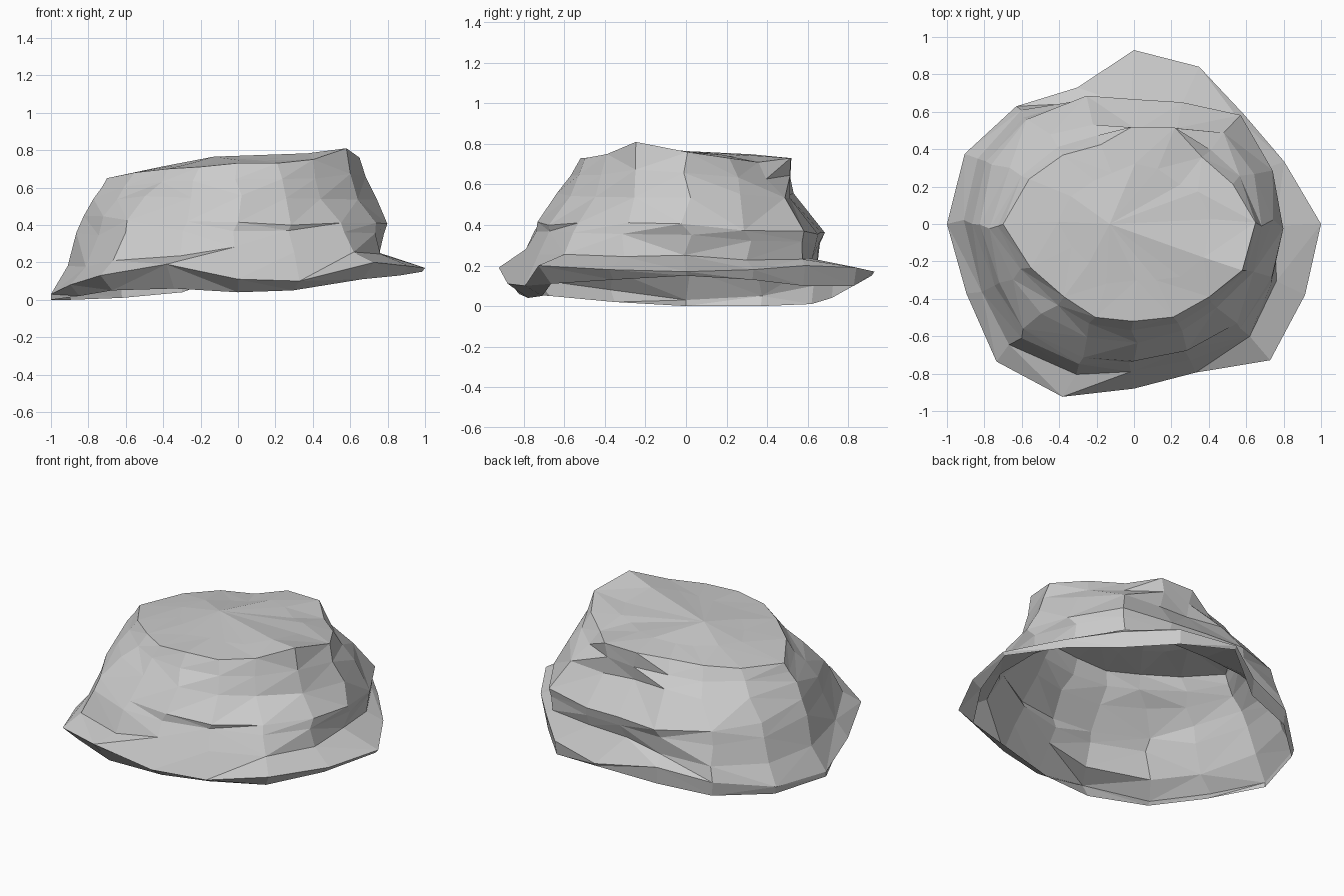
import bpy, bmesh, math, random

if "Cube" in bpy.data.objects:
    bpy.data.objects.remove(bpy.data.objects["Cube"])

random.seed(7)
N = 16  # spokes, starting at +x and running counter-clockwise

# Radii per spoke: skirt, waist, belly, shoulder and crown
skirt = [1.0, .87, .83, .91, .93, .79, .89, .98, 1.0, .97, 1.04, 1.0, .88, .86, 1.03, .99]
waist = [.76, .77, .79, .67, .63, .70, .86, .91, .91, .89, .93, .86, .79, .79, .86, .82]
belly = [.80, .79, .82, .70, .67, .73, .80, .82, .83, .79, .81, .77, .73, .73, .76, .79]
shoulder = [.75, .69, .68, .56, .50, .57, .66, .73, .78, .71, .69, .66, .63, .63, .63, .69]
crown = [.65, .57, .51, .56, .52, .46, .53, .61, .70, .60, .54, .54, .52, .54, .56, .63]

# Heights of the wavy edges
rim_z = [.15, .13, .10, .10, .15, .04, .01, .0, .0, .02, .05, .06, .04, .05, .11, .13]
skirt_z = [.17, .18, .20, .19, .17, .15, .10, .05, .03, .08, .13, .19, .11, .10, .20, .18]
crown_z = [.76, .73, .71, .73, .73, .70, .69, .67, .65, .68, .70, .71, .73, .73, .75, .81]


def ring(bm, radii, heights, jr=0.0, jz=0.0, ja=0.0):
    """One ring of points with a little seeded roughness."""
    out = []
    for i in range(N):
        a = 2 * math.pi * i / N + random.uniform(-ja, ja)
        r = radii[i] + random.uniform(-jr, jr)
        z = heights[i] + random.uniform(-jz, jz)
        out.append(bm.verts.new((r * math.cos(a), r * math.sin(a), z)))
    return out


def bridge(bm, a, b):
    """Skin two rings with triangles of mixed direction."""
    for i in range(N):
        j = (i + 1) % N
        p, q, r, s = a[i], a[j], b[j], b[i]
        if random.random() < 0.5:
            bm.faces.new((p, q, r))
            bm.faces.new((p, r, s))
        else:
            bm.faces.new((p, q, s))
            bm.faces.new((q, r, s))


def mix(a, b, t):
    return [x + (y - x) * t for x, y in zip(a, b)]


def facing(degrees):
    """Weight per spoke, 1 toward the given direction and 0 behind it."""
    d = math.radians(degrees)
    return [max(0, math.cos(2 * math.pi * i / N - d)) for i in range(N)]


bm = bmesh.new()
right, back, left, front = (facing(d) for d in (0, 90, 180, 270))

# Open lower rim, tucked under at the front
rim = [s * (.985 - .10 * f) for s, f in zip(skirt, front)]
rim[8] = 1.0
rings = [ring(bm, rim, rim_z), ring(bm, skirt, skirt_z)]

# Walls with weathered ledges, the deepest cuts at the front
waist_z = [.27 - .04 * b - .09 * l - .02 * r for b, l, r in zip(back, left, right)]
belly_z = [.42 - .07 * b + .02 * l - .02 * r for b, l, r in zip(back, left, right)]
groove = [r - random.choice((0, .01, .03)) * (.2 + .8 * f)
          for r, f in zip(mix(waist, belly, .6), front)]
rings.append(ring(bm, waist, waist_z, .005, .012, .03))
rings.append(ring(bm, groove, mix(waist_z, belly_z, .65), .005, .01, .04))
rings.append(ring(bm, belly, belly_z, .006, .015, .04))
rings.append(ring(bm, shoulder, [.545] * N, .008, .015, .04))
rings.append(ring(bm, mix(shoulder, crown, .6), mix([.545] * N, crown_z, .5), .01, .01, .04))

# Crown edge and faceted top
rings.append(ring(bm, crown, crown_z, 0, 0, .02))
rings.append(ring(bm, [r * .62 for r in crown], [.45 * z + .415 for z in crown_z], .03, .006, .08))
for lower, upper in zip(rings, rings[1:]):
    bridge(bm, lower, upper)
peak = bm.verts.new((-.13, 0, .765))
for i in range(N):
    bm.faces.new((rings[-1][i], rings[-1][(i + 1) % N], peak))

# Merge nearly flat neighbours into larger facets
bmesh.ops.dissolve_limit(bm, angle_limit=math.radians(4), verts=bm.verts[:], edges=bm.edges[:])

mesh = bpy.data.meshes.new("boulder")
bm.to_mesh(mesh)
bm.free()
boulder = bpy.data.objects.new("boulder", mesh)
bpy.context.collection.objects.link(boulder)
